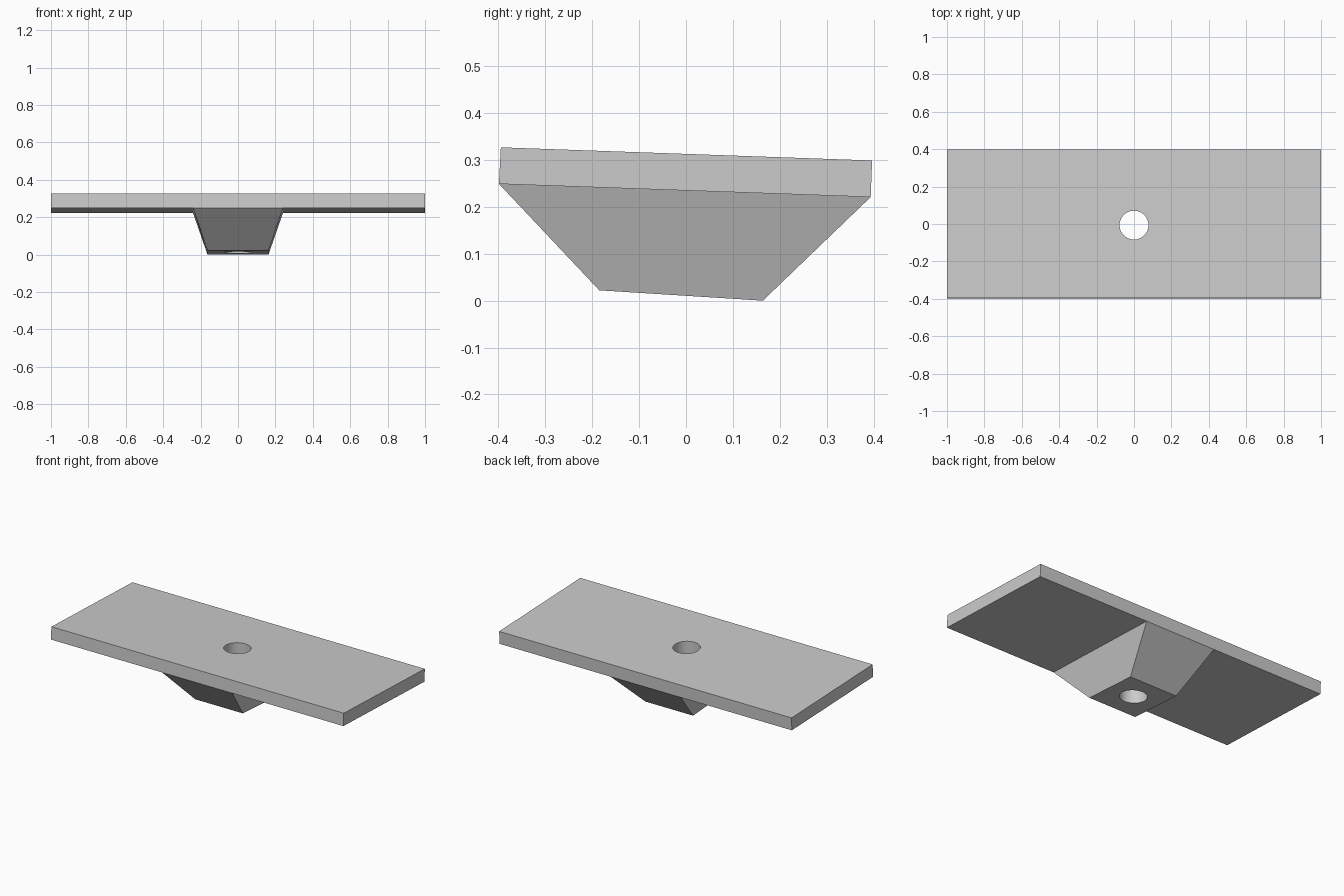
import bpy, bmesh, math

old = bpy.data.objects.get("Cube")
if old:
    bpy.data.objects.remove(old, do_unlink=True)

# Colour
grey = bpy.data.materials.new("light grey")
grey.use_nodes = True
colour = (0.6, 0.6, 0.6, 1)
grey.diffuse_color = colour
grey.node_tree.nodes["Principled BSDF"].inputs["Base Color"].default_value = colour


def make_object(name, bm):
    bmesh.ops.recalc_face_normals(bm, faces=bm.faces)
    mesh = bpy.data.meshes.new(name)
    bm.to_mesh(mesh)
    bm.free()
    mesh.materials.append(grey)
    obj = bpy.data.objects.new(name, mesh)
    bpy.context.collection.objects.link(obj)
    return obj


# Tilted plate: one (y, z) section swept along x, cut where the boss joins
section = [(-0.395, 0.327), (0.397, 0.299), (0.394, 0.221), (-0.399, 0.249)]
bm = bmesh.new()
rings = [[bm.verts.new((x, y, z)) for y, z in section] for x in (-1, -0.24, 0.24, 1)]
bm.faces.new(rings[0])
bm.faces.new(rings[-1])
for a, b in zip(rings, rings[1:]):
    for i in range(4):
        j = (i + 1) % 4
        face = bm.faces.new((a[i], a[j], b[j], b[i]))
        if i == 2 and a is rings[1]:
            underside = face

# Tapered boss pulled down from the middle of the underside
result = bmesh.ops.extrude_discrete_faces(bm, faces=[underside])
foot = result["faces"][0]
top_verts = rings[1][2:] + rings[2][2:]
for v in foot.verts:
    back = v.co.y > 0
    v.co = (math.copysign(0.163, v.co.x), 0.164 if back else -0.185, 0.0 if back else 0.022)


def nearest(v):
    return next(t for t in top_verts if t.co.x * v.co.x > 0 and t.co.y * v.co.y > 0)


for e in list(foot.edges):
    p, q = e.verts
    if not any(f is not foot for f in e.link_faces):
        bm.faces.new((p, q, nearest(q), nearest(p)))
if underside.is_valid:
    bm.faces.remove(underside)
bmesh.ops.dissolve_limit(bm, angle_limit=0.005, verts=bm.verts, edges=bm.edges)
body = make_object("plate_with_tapered_boss", bm)

# Vertical round hole through plate and boss
bm = bmesh.new()
bmesh.ops.create_cone(bm, cap_ends=True, segments=64, radius1=0.077, radius2=0.077, depth=1)
cutter = make_object("hole_cutter", bm)
cutter.location = (0, -0.006, 0.2)
cutter.hide_render = True

mod = body.modifiers.new("hole", 'BOOLEAN')
mod.operation = 'DIFFERENCE'
mod.solver = 'EXACT'
mod.object = cutter
bpy.context.view_layer.objects.active = body
body.select_set(True)
bpy.ops.object.modifier_apply(modifier=mod.name)
bpy.data.objects.remove(cutter, do_unlink=True)
bpy.ops.object.shade_smooth_by_angle(angle=math.radians(20))
